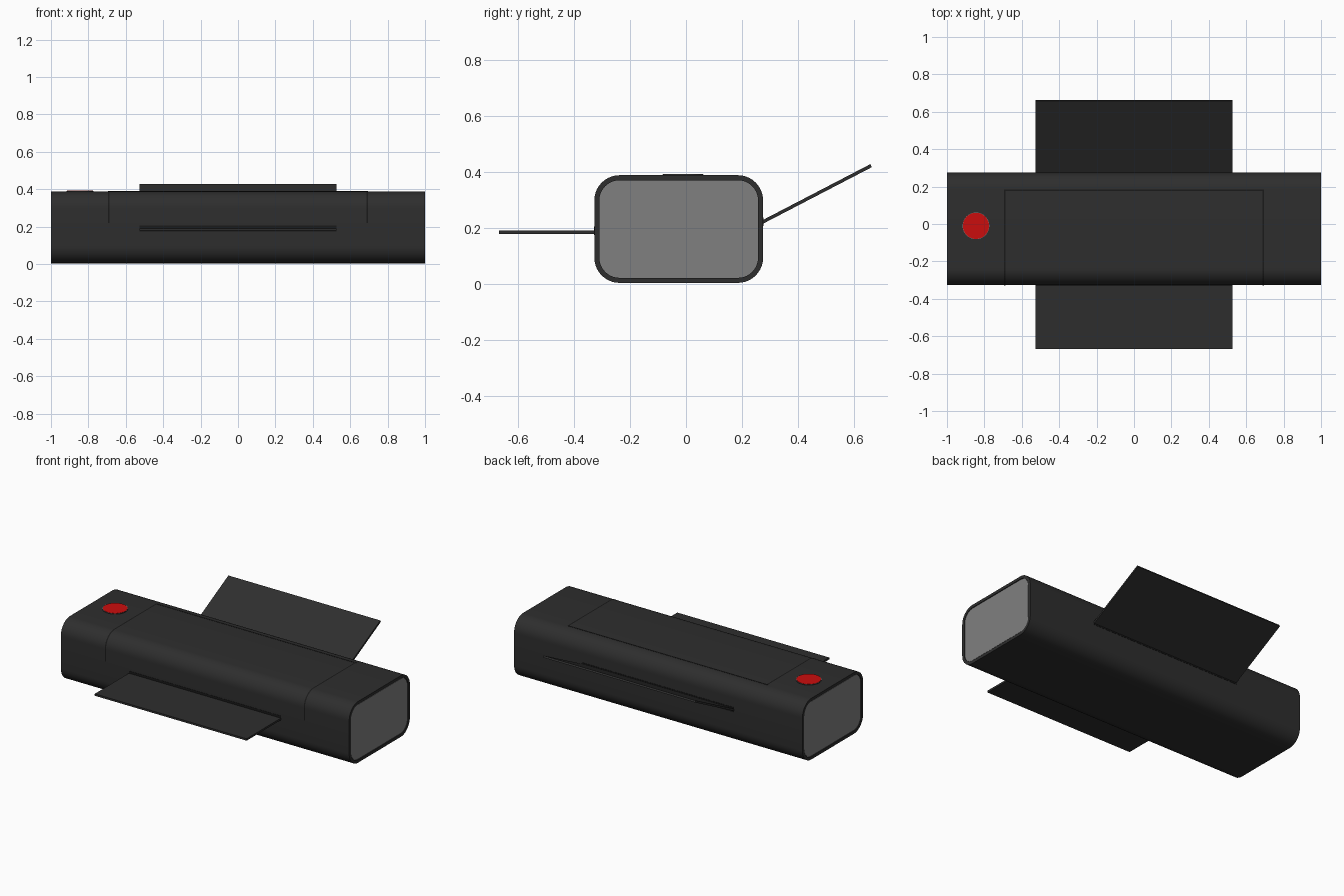
import bpy, bmesh, math
from mathutils import Vector

if "Cube" in bpy.data.objects:
    bpy.data.objects.remove(bpy.data.objects["Cube"])

Y0, Y1, Z0, Z1, R = -0.327, 0.275, 0.004, 0.388, 0.09
TRAY_W = 0.527


def material(name, rgb):
    m = bpy.data.materials.new(name)
    m.diffuse_color = (*rgb, 1)
    m.use_nodes = True
    m.node_tree.nodes["Principled BSDF"].inputs["Base Color"].default_value = m.diffuse_color
    return m


CHARCOAL = material("charcoal plastic", (0.027, 0.027, 0.027))
BLACK = material("black seam", (0.010, 0.010, 0.010))
GREY = material("mid grey", (0.216, 0.216, 0.216))
RED = material("red", (0.60, 0.004, 0.004))


def finish(name, bm, *mats, smooth=False):
    bmesh.ops.recalc_face_normals(bm, faces=bm.faces)
    me = bpy.data.meshes.new(name)
    bm.to_mesh(me)
    bm.free()
    ob = bpy.data.objects.new(name, me)
    bpy.context.collection.objects.link(ob)
    for m in mats:
        me.materials.append(m)
    if smooth:
        bpy.ops.object.select_all(action='DESELECT')
        ob.select_set(True)
        bpy.context.view_layer.objects.active = ob
        bpy.ops.object.shade_smooth_by_angle(angle=math.radians(35))
    return ob


def rounded_rect(inset=0.0, steps=10):
    """Body cross-section as (y, z) points."""
    r = R - inset
    pts = []
    for k, (cy, cz) in enumerate([(Y1 - R, Z1 - R), (Y0 + R, Z1 - R),
                                  (Y0 + R, Z0 + R), (Y1 - R, Z0 + R)]):
        for i in range(steps + 1):
            a = math.pi / 2 * (k + i / steps)
            pts.append((cy + r * math.cos(a), cz + r * math.sin(a)))
    return pts


def loft(name, sections, mat_caps, *mats):
    """Join (x, profile) sections with quads and close both ends."""
    bm = bmesh.new()
    rings = [[bm.verts.new((x, y, z)) for y, z in prof] for x, prof in sections]
    n = len(rings[0])
    for a, b in zip(rings, rings[1:]):
        for i in range(n):
            bm.faces.new((a[i], a[(i + 1) % n], b[(i + 1) % n], b[i]))
    for ring in (rings[0], rings[-1]):
        bm.faces.new(ring).material_index = mat_caps
    return finish(name, bm, *mats, smooth=True)


def box(name, lo, hi, mat):
    bm = bmesh.new()
    bmesh.ops.create_cube(bm, size=1)
    for v in bm.verts:
        v.co = [(l + h) / 2 + c * (h - l) for l, h, c in zip(lo, hi, v.co)]
    return finish(name, bm, mat)


def disc(name, loc, r, z0, z1, mat):
    bm = bmesh.new()
    bmesh.ops.create_cone(bm, cap_ends=True, segments=48, radius1=r, radius2=r,
                          depth=z1 - z0)
    bmesh.ops.translate(bm, verts=bm.verts, vec=(loc[0], loc[1], (z0 + z1) / 2))
    return finish(name, bm, mat, smooth=True)


# Housing with a shallow recess and grey panel at each end
outer, inner = rounded_rect(), rounded_rect(0.018)
loft("housing", [(-0.994, inner), (-1, inner), (-1, outer),
                 (1, outer), (1, inner), (0.994, inner)], 1, CHARCOAL, GREY)
for side, name in ((-1, "left"), (1, "right")):
    panel = rounded_rect(0.021)
    loft(name + "_end_panel", [(side * 0.993, panel), (side * 0.998, panel)],
         0, GREY)

# Lid seams follow the top and front of the housing
lift = 0.0012
path = [(0.18, Z1 + lift)]
for i in range(11):
    a = math.pi / 2 * (1 + i / 10)
    path.append((Y0 + R + (R + lift) * math.cos(a),
                 Z1 - R + (R + lift) * math.sin(a)))
path.append((Y0 - lift, 0.22))
for side, name in ((-1, "left"), (1, "right")):
    bm = bmesh.new()
    rows = [[bm.verts.new((side * 0.69 + dx, y, z)) for dx in (-0.004, 0.004)]
            for y, z in path]
    for a, b in zip(rows, rows[1:]):
        bm.faces.new((a[0], a[1], b[1], b[0]))
    seam = finish("lid_seam_" + name, bm, BLACK)
box("lid_seam_back", (-0.694, 0.176, Z1 - 0.002), (0.694, 0.184, Z1 + lift), BLACK)

# Paper slots, front and back
box("front_slot", (-TRAY_W, Y0 - 0.0015, 0.174), (TRAY_W, Y0 + 0.004, 0.205), BLACK)
box("back_slot", (-TRAY_W, Y1 - 0.004, 0.207), (TRAY_W, Y1 + 0.0015, 0.238), BLACK)

# Flat front tray
box("front_tray", (-TRAY_W, -0.667, 0.179), (TRAY_W, Y0 + 0.03, 0.191), CHARCOAL)

# Sloping back tray
start, end = Vector((0, 0.25, 0.209)), Vector((0, 0.66, 0.422))
length = (end - start).length
tray = box("back_tray", (-TRAY_W, 0, -0.006), (TRAY_W, length, 0.006), CHARCOAL)
tray.location = start
tray.rotation_euler.x = math.atan2(end.z - start.z, end.y - start.y)

# Power button: dark base, fine grey rim, red cap
spot = (-0.845, -0.01)
disc("button_base", spot, 0.073, Z1 - 0.01, Z1 + 0.003, CHARCOAL)
disc("button_rim", spot, 0.0715, Z1 - 0.01, Z1 + 0.0036, GREY)
disc("button_cap", spot, 0.070, Z1 - 0.01, Z1 + 0.0045, RED)
